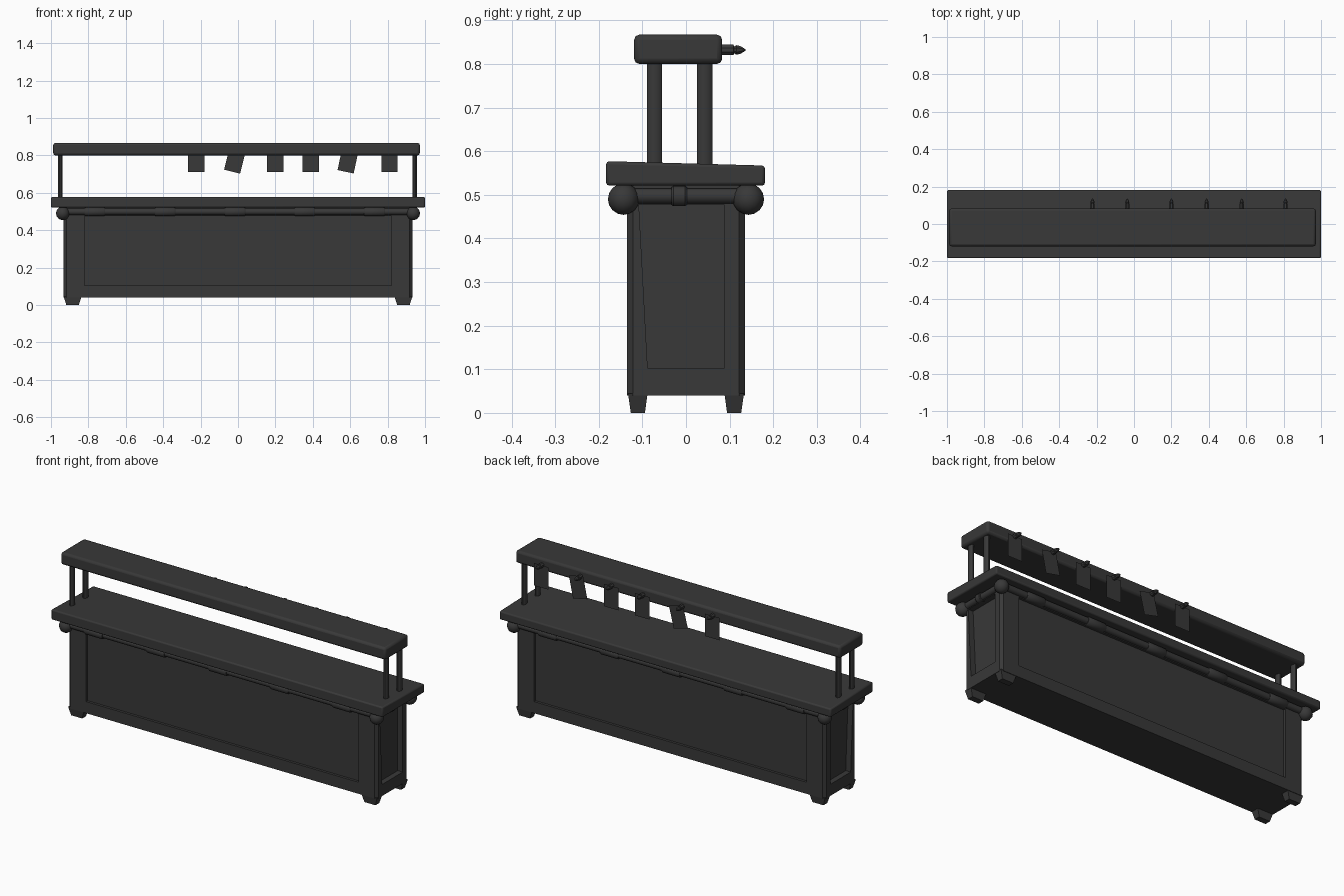
import bpy, bmesh, math
from mathutils import Matrix, Vector

if "Cube" in bpy.data.objects:
    bpy.data.objects.remove(bpy.data.objects["Cube"])

dark = bpy.data.materials.new("dark_wood")
dark.diffuse_color = (0.04, 0.04, 0.04, 1)
dark.use_nodes = True
dark.node_tree.nodes["Principled BSDF"].inputs["Base Color"].default_value = dark.diffuse_color


def finish(name, bm, bevel=0, segments=2, smooth=True):
    bmesh.ops.recalc_face_normals(bm, faces=bm.faces)
    mesh = bpy.data.meshes.new(name)
    bm.to_mesh(mesh)
    bm.free()
    ob = bpy.data.objects.new(name, mesh)
    bpy.context.collection.objects.link(ob)
    mesh.materials.append(dark)
    if bevel:
        mod = ob.modifiers.new("bevel", 'BEVEL')
        mod.width, mod.segments = bevel, segments
        mod.limit_method = 'ANGLE'
    if smooth:
        bpy.ops.object.select_all(action='DESELECT')
        ob.select_set(True)
        bpy.context.view_layer.objects.active = ob
        bpy.ops.object.shade_smooth_by_angle(angle=math.radians(35))
    return ob


def box(name, lo, hi, bevel=0, segments=2, shape=None):
    bm = bmesh.new()
    bmesh.ops.create_cube(bm, size=1)
    for v in bm.verts:
        v.co = Vector([lo[i] if v.co[i] < 0 else hi[i] for i in range(3)])
        if shape:
            shape(v.co)
    return finish(name, bm, bevel, segments)


def lathe(name, start, axis, profile, sides=12, squash=(1, 1)):
    """Stack of (distance, radius) rings along an axis, capped at both ends."""
    bm = bmesh.new()
    rings = []
    for d, r in profile:
        rings.append([bm.verts.new((r * squash[0] * math.cos(2 * math.pi * (k + .5) / sides),
                                    r * squash[1] * math.sin(2 * math.pi * (k + .5) / sides), d))
                      for k in range(sides)])
    for a, b in zip(rings, rings[1:]):
        for k in range(sides):
            bm.faces.new((a[k], a[(k + 1) % sides], b[(k + 1) % sides], b[k]))
    bm.faces.new(rings[0])
    bm.faces.new(rings[-1])
    rot = {'X': Matrix.Rotation(math.pi / 2, 4, 'Y'),
           'Y': Matrix.Rotation(-math.pi / 2, 4, 'X'), 'Z': Matrix()}[axis]
    bm.transform(Matrix.Translation(start) @ rot)
    return finish(name, bm)


# Counter body: a box whose four sides carry recessed panels
HX, HY, Z0, Z1 = 0.932, 0.135, 0.04, 0.525


def ring_faces(bm, a, b):
    for k in range(4):
        bm.faces.new((a[k], a[(k + 1) % 4], b[(k + 1) % 4], b[k]))


bm = bmesh.new()
C = 0.014  # corner chamfer
plan = [(-HX + C, -HY), (HX - C, -HY), (HX, -HY + C), (HX, HY - C),
        (HX - C, HY), (-HX + C, HY), (-HX, HY - C), (-HX, -HY + C)]
low = [bm.verts.new((x, y, Z0)) for x, y in plan]
top = [bm.verts.new((x, y, Z1)) for x, y in plan]
bm.faces.new(low)
bm.faces.new(top)
for i in range(8):
    j = (i + 1) % 8
    outer = [low[i], low[j], top[j], top[i]]
    if i % 2:
        bm.faces.new(outer)
        continue
    long_side = i in (0, 4)
    axis = 0 if long_side else 1
    depth = 0.014 if long_side else 0.03
    half, top_half = (0.822, 0.822) if long_side else (0.088, 0.088)
    rim, floor = [], []
    for v in outer:
        p = v.co.copy()
        upper = p.z > 0.3
        p.z = 0.477 if upper else 0.103
        p[axis] = math.copysign(half, p[axis])
        if not long_side and upper and p.y < 0:
            p.y = -0.108
        rim.append(bm.verts.new(p))
        p[1 - axis] -= math.copysign(depth, p[1 - axis])
        floor.append(bm.verts.new(p))
    ring_faces(bm, outer, rim)
    ring_faces(bm, rim, floor)
    bm.faces.new(floor)
finish("counter_body", bm)

# Tapered feet, corner balls
for sx in (-1, 1):
    for sy in (-1, 1):
        def taper(co, sx=sx, sy=sy):
            if co.z < 0.02:
                cx, cy = sx * 0.885, sy * 0.11
                co.x = cx + (co.x - cx) * 0.7
                co.y = cy + (co.y - cy) * 0.72
        xs = sorted((sx * 0.837, sx * 0.932))
        ys = sorted((sy * 0.088, sy * 0.133))
        box("foot", (xs[0], ys[0], 0), (xs[1], ys[1], 0.045), shape=taper)
        bm = bmesh.new()
        bmesh.ops.create_uvsphere(bm, u_segments=12, v_segments=8, radius=0.036,
                                  matrix=Matrix.Translation((sx * 0.937, sy * 0.143, 0.49)))
        finish("corner_ball", bm)

# Rods under the worktop with bands around them
for s in (-1, 1):
    lathe("long_rod", (-0.93, s * 0.138, 0.499), 'X', [(0, 0.018), (1.86, 0.018)])
    for x in (-0.765, -0.39, -0.016, 0.356, 0.73):
        lathe("long_rod_band", (x - 0.055, s * 0.138, 0.498), 'X',
              [(0, 0.02), (0.006, 0.024), (0.104, 0.024), (0.11, 0.02)])
    lathe("end_rod", (s * 0.932, -0.14, 0.497), 'Y', [(0, 0.018), (0.28, 0.018)])
    lathe("end_rod_band", (s * 0.932, -0.033, 0.497), 'Y',
          [(0, 0.021), (0.004, 0.024), (0.031, 0.024), (0.035, 0.021)])


# Worktop, slightly lower at the back
def slope(co):
    if co.z > 0.55 and co.y > 0:
        co.z = 0.567


box("worktop", (-1, -0.183, 0.521), (1, 0.181, 0.577), 0.007, shape=slope)

# Upper shelf on four posts
box("upper_shelf", (-0.988, -0.119, 0.8), (0.972, 0.083, 0.867), 0.012, 2)
for x in (-0.95, 0.945):
    for y in (-0.072, 0.043):
        lathe("shelf_post", (x, y, 0.56), 'Z', [(0, 0.018), (0.25, 0.018)], 12, (0.68, 1))

# Paper notes hanging from pegs along the back of the shelf
for peg_x, x, tilt in ((-0.222, -0.222, 0), (-0.036, -0.017, 14), (0.2, 0.2, 0),
                       (0.388, 0.388, 0), (0.576, 0.588, 12), (0.81, 0.81, 0)):
    lathe("peg", (peg_x, 0.08, 0.832), 'Y',
          [(0, 0.013), (0.029, 0.013), (0.03, 0.008), (0.036, 0.012), (0.046, 0.009), (0.056, 0.002)], 8)
    bm = bmesh.new()
    bmesh.ops.create_grid(bm, x_segments=1, y_segments=1, size=0.5)
    bm.transform(Matrix.Translation((x, 0.09, 0.772)) @ Matrix.Rotation(math.radians(tilt), 4, 'Y')
                 @ Matrix.Rotation(math.pi / 2, 4, 'X') @ Matrix.Diagonal((0.088, 0.122, 1, 1)))
    finish("hanging_note", bm, smooth=False)
